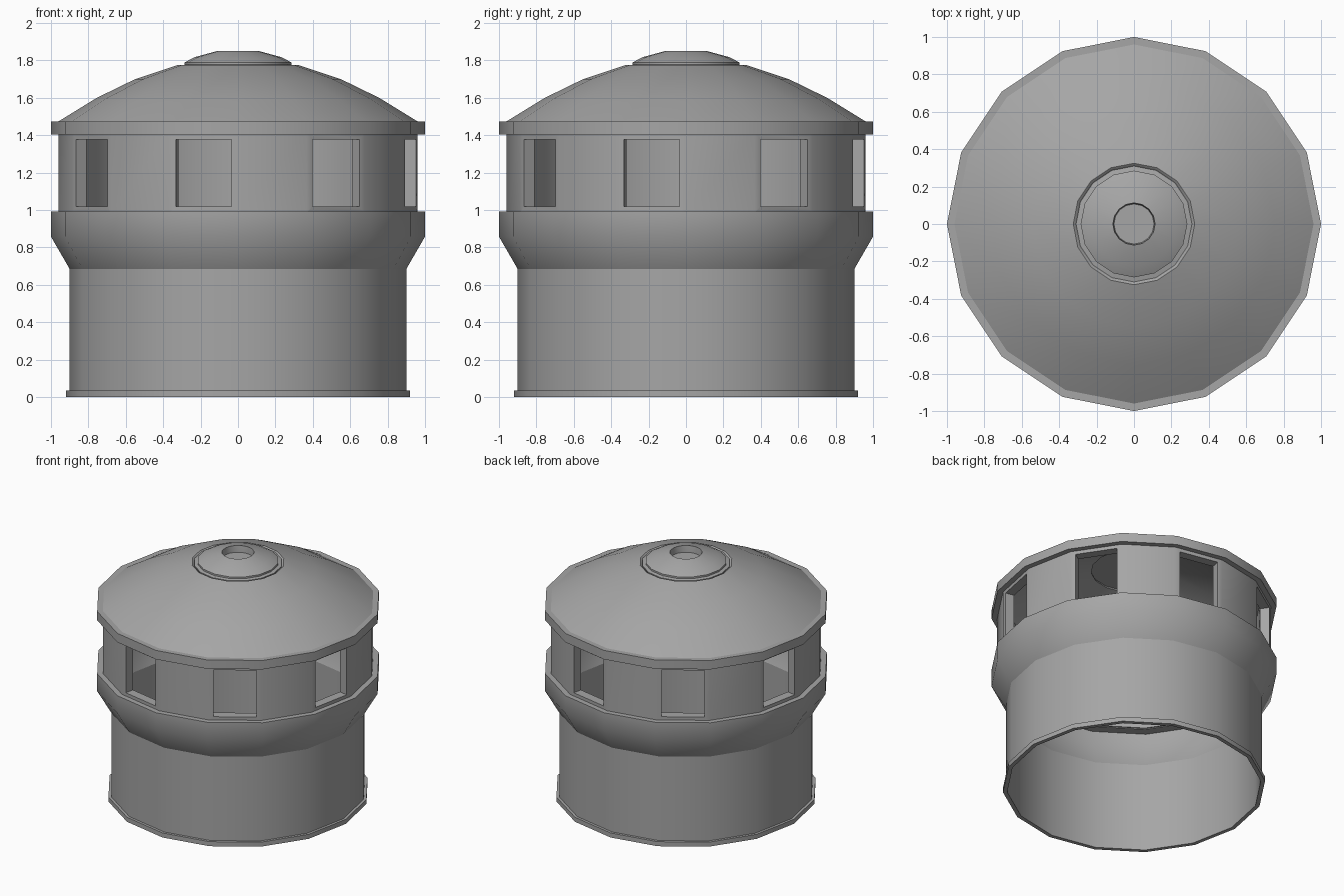
import bpy, bmesh, math

if "Cube" in bpy.data.objects:
    bpy.data.objects.remove(bpy.data.objects["Cube"])

SIDES = 16

# Dark grey paint shared by all parts
paint = bpy.data.materials.new("dark_grey")
paint.diffuse_color = (0.38, 0.38, 0.38, 1)
paint.use_nodes = True
paint.node_tree.nodes["Principled BSDF"].inputs["Base Color"].default_value = paint.diffuse_color


def finish(name, bm):
    bmesh.ops.recalc_face_normals(bm, faces=bm.faces)
    mesh = bpy.data.meshes.new(name)
    bm.to_mesh(mesh)
    bm.free()
    mesh.materials.append(paint)
    obj = bpy.data.objects.new(name, mesh)
    bpy.context.collection.objects.link(obj)
    return obj


def smooth(obj, angle=35):
    bpy.ops.object.select_all(action='DESELECT')
    obj.select_set(True)
    bpy.context.view_layer.objects.active = obj
    bpy.ops.object.shade_smooth_by_angle(angle=math.radians(angle))


def lathe(name, profile):
    """Revolve a closed (radius, z) outline into a 16-sided ring."""
    bm = bmesh.new()
    rings = []
    for i in range(SIDES):
        a = 2 * math.pi * i / SIDES
        rings.append([bm.verts.new((r * math.cos(a), r * math.sin(a), z)) for r, z in profile])
    n = len(profile)
    for i in range(SIDES):
        p, q = rings[i], rings[(i + 1) % SIDES]
        for j in range(n):
            k = (j + 1) % n
            bm.faces.new((p[j], q[j], q[k], p[k]))
    return finish(name, bm)


# Lower wall with the foot rim
smooth(lathe("lower_wall", [(0.89, 0), (0.92, 0), (0.92, 0.035), (0.90, 0.035),
                            (0.90, 0.685), (0.89, 0.685)]))

# Flared collar below the windows
smooth(lathe("flared_collar", [(0.89, 0.685), (0.90, 0.685), (1.0, 0.858), (1.0, 0.993),
                               (0.90, 0.993), (0.90, 0.98), (0.97, 0.98), (0.97, 0.865)]))

# Window drum
drum = lathe("window_drum", [(0.89, 0.985), (0.96, 0.985), (0.96, 1.42), (0.89, 1.42)])

# Window openings on every second side
bm = bmesh.new()
face_dist = 0.96 * math.cos(math.pi / SIDES)
for k in range(8):
    a = math.radians(-101.25 + 45 * k)
    c, s = math.cos(a), math.sin(a)
    box = bmesh.ops.create_cube(bm, size=1)["verts"]
    for v in box:
        r = face_dist + v.co.x * 0.26
        t = v.co.y * 0.302
        v.co = (r * c - t * s, r * s + t * c, 1.198 + v.co.z * 0.36)
cutter = finish("window_cutter", bm)
cutter.hide_render = True
cutter.display_type = 'WIRE'
cut = drum.modifiers.new("windows", 'BOOLEAN')
cut.operation = 'DIFFERENCE'
cut.solver = 'EXACT'
cut.object = cutter
smooth(drum)

# Eave band
smooth(lathe("eave_band", [(0.89, 1.405), (1.0, 1.405), (1.0, 1.474), (0.89, 1.474)]))

# Domed roof shell with a round opening at the crown
smooth(lathe("domed_roof", [(0.96, 1.474), (0.755, 1.60), (0.55, 1.70), (0.325, 1.775),
                            (0.31, 1.765), (0.30, 1.74), (0.54, 1.66), (0.74, 1.56), (0.89, 1.465)]))

# Crown cap with a central recess
smooth(lathe("crown_cap", [(0.31, 1.755), (0.31, 1.772), (0.285, 1.777), (0.285, 1.79), (0.23, 1.818),
                           (0.113, 1.85), (0.107, 1.80), (0.107, 1.755)]))

# Floor of the recess
bm = bmesh.new()
bmesh.ops.create_cone(bm, cap_ends=True, segments=SIDES, radius1=0.108, radius2=0.108, depth=0.045)
for v in bm.verts:
    v.co.z += 1.7775
smooth(finish("recess_floor", bm))
